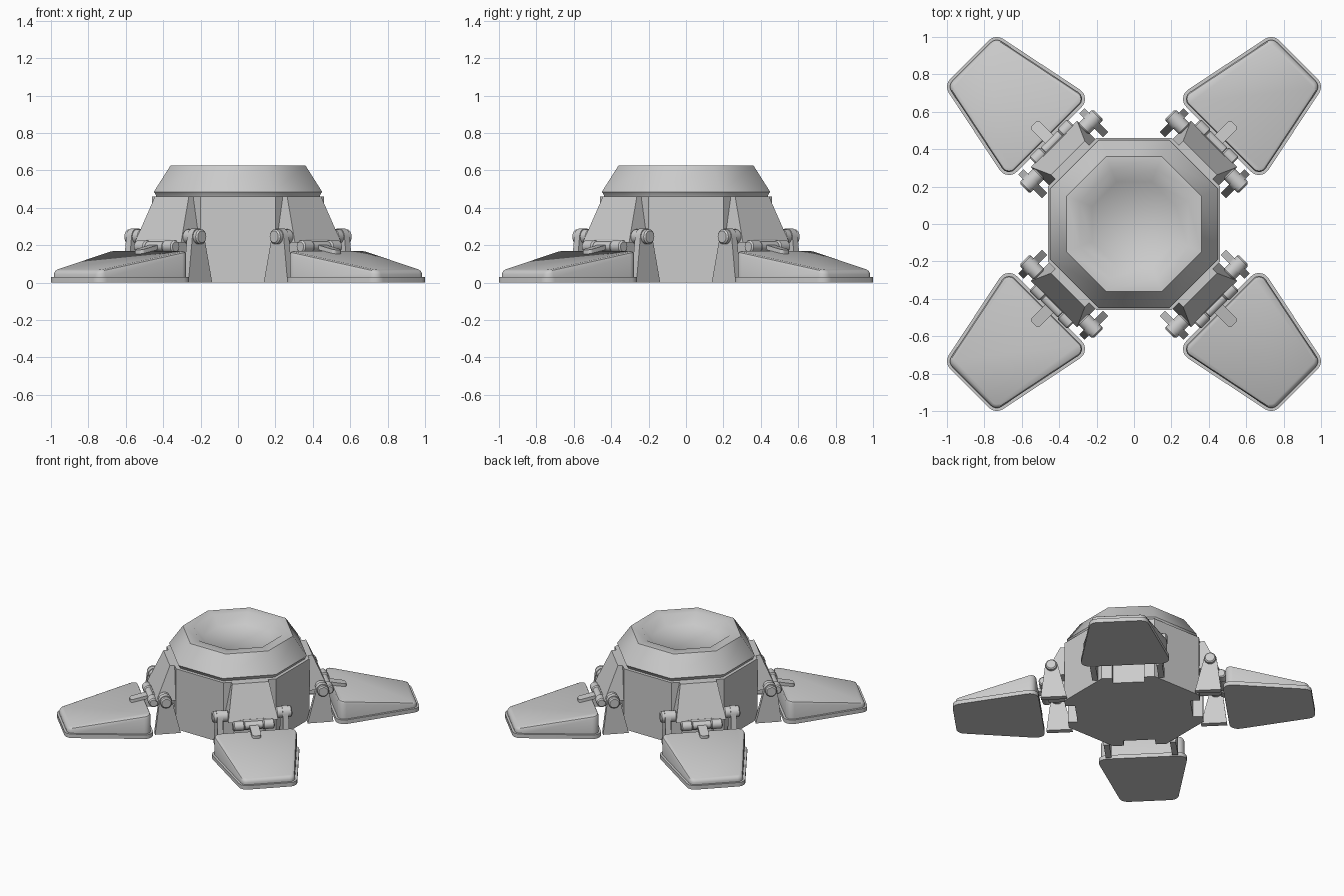
import bpy, bmesh, math
from mathutils import Matrix, Vector

if "Cube" in bpy.data.objects:
    bpy.data.objects.remove(bpy.data.objects["Cube"])


def loft(name, rings, mat=Matrix(), smooth=None):
    """Closed solid skinned through rings with equal point counts."""
    bm = bmesh.new()
    vs = [[bm.verts.new(mat @ Vector(p)) for p in r] for r in rings]
    n = len(rings[0])
    for a, b in zip(vs, vs[1:]):
        for i in range(n):
            j = (i + 1) % n
            bm.faces.new((a[i], a[j], b[j], b[i]))
    bm.faces.new(vs[0][::-1])
    bm.faces.new(vs[-1])
    bmesh.ops.recalc_face_normals(bm, faces=bm.faces)
    me = bpy.data.meshes.new(name)
    bm.to_mesh(me)
    bm.free()
    ob = bpy.data.objects.new(name, me)
    bpy.context.collection.objects.link(ob)
    if smooth:
        bpy.ops.object.select_all(action='DESELECT')
        ob.select_set(True)
        bpy.context.view_layer.objects.active = ob
        bpy.ops.object.shade_smooth_by_angle(angle=math.radians(smooth))
    return ob


def octagon(a, z):
    r = a / math.cos(math.pi / 8)
    return [(r * math.cos(math.pi / 8 + i * math.pi / 4),
             r * math.sin(math.pi / 8 + i * math.pi / 4), z) for i in range(8)]


def rounded(centres, r, zf, seg=5):
    """Rounded counter-clockwise polygon; corner arcs around the centres."""
    pts = []
    n = len(centres)
    for i, (cx, cy) in enumerate(centres):
        p, q = centres[i - 1], centres[(i + 1) % n]
        a0 = math.atan2(cy - p[1], cx - p[0]) - math.pi / 2
        a1 = math.atan2(q[1] - cy, q[0] - cx) - math.pi / 2
        d = (a1 - a0) % (2 * math.pi)
        for k in range(seg + 1):
            a = a0 + d * k / seg
            x, y = cx + r * math.cos(a), cy + r * math.sin(a)
            pts.append((x, y, zf(x)))
    return pts


def rect(u0, u1, w, z):
    return [(u0, -w, z), (u1, -w, z), (u1, w, z), (u0, w, z)]


def barrel(name, u, z, v0, v1, r, mat, bev=0.008, n=20):
    """Bevelled cylinder running sideways."""
    rings = []
    for v, rr in ((v0, r - bev), (v0 + bev, r), (v1 - bev, r), (v1, r - bev)):
        rings.append([(u + rr * math.cos(t * 2 * math.pi / n), v,
                       z + rr * math.sin(t * 2 * math.pi / n)) for t in range(n)])
    return loft(name, rings, mat, 30)


# Main body: octagonal column with a notch behind each leg
def body_ring(z):
    pts = []
    for k in range(4):
        m = Matrix.Rotation(math.radians(45 + 90 * k), 4, 'Z')
        for u, v in ((0.467, -0.184), (0.467, -0.11), (0.40, -0.11),
                     (0.40, 0.11), (0.467, 0.11), (0.467, 0.184)):
            p = m @ Vector((u, v, z))
            pts.append((p.x, p.y, z))
    return pts


loft("body", [body_ring(0), body_ring(0.46)])

# Domed cap with a dished top
loft("cap", [octagon(0.435, 0.455), octagon(0.44, 0.47), octagon(0.45, 0.485),
             octagon(0.36, 0.627), octagon(0.29, 0.627), octagon(0.225, 0.565)],
     smooth=50)

FOOT = [(0.70, -0.245), (1.183, -0.146), (1.183, 0.146), (0.70, 0.245)]
LEVER = [(0.62, -0.012), (0.737, -0.012), (0.737, 0.012), (0.62, 0.012)]


def top(u):
    return 0.172 - 0.19 * (u - 0.66)


def lever_z(u):
    return 0.205 - 0.22 * (u - 0.62)


for k in range(4):
    m = Matrix.Rotation(math.radians(45 + 90 * k), 4, 'Z')
    s = str(k + 1)
    # Foot sole and sloped foot shell
    loft("foot_sole_" + s, [rounded(FOOT, 0.06, lambda u: 0.0),
                            rounded(FOOT, 0.06, lambda u: 0.03)], m, 30)
    loft("foot_shell_" + s, [rounded(FOOT, 0.044, lambda u: 0.025),
                             rounded(FOOT, 0.044, lambda u: top(u) - 0.02),
                             rounded(FOOT, 0.038, lambda u: top(u) - 0.006),
                             rounded(FOOT, 0.024, top)], m, 40)
    # Ankle hinge and lever
    for i, (a, b, r) in enumerate(((-0.145, -0.065, 0.034), (-0.07, 0.07, 0.027),
                                   (0.065, 0.145, 0.034))):
        barrel(f"ankle_hinge_{s}_{i}", 0.615, 0.192, a, b, r, m)
    loft("ankle_lever_" + s, [rounded(LEVER, 0.02, lambda u: lever_z(u) - 0.025),
                              rounded(LEVER, 0.02, lever_z)], m, 30)
    # Sloped leg block, narrow at the top, and the core below it
    loft("leg_block_" + s, [rect(0.42, 0.605, 0.175, 0.215),
                            rect(0.42, 0.50, 0.128, 0.46)], m)
    loft("leg_core_" + s, [rect(0.39, 0.60, 0.09, 0.15),
                           rect(0.39, 0.60, 0.09, 0.23)], m)
    loft("leg_back_" + s, [rect(0.38, 0.44, 0.11, 0.15),
                           rect(0.38, 0.44, 0.11, 0.455)], m)
    # Tapered side struts with round heads, and their pivot pins
    for side in (-1, 1):
        prof = [(0.445, 0.0), (0.625, 0.0)]
        prof += [(0.55 + 0.045 * math.cos(math.pi * t / 10),
                  0.245 + 0.045 * math.sin(math.pi * t / 10)) for t in range(11)]
        loft(f"strut_{s}_{side}", [[(u, side * v, z) for u, z in prof]
                                   for v in (0.21, 0.25)], m, 30)
        v0, v1 = sorted((side * 0.165, side * 0.278))
        barrel(f"pivot_pin_{s}_{side}", 0.55, 0.245, v0, v1, 0.04, m)
